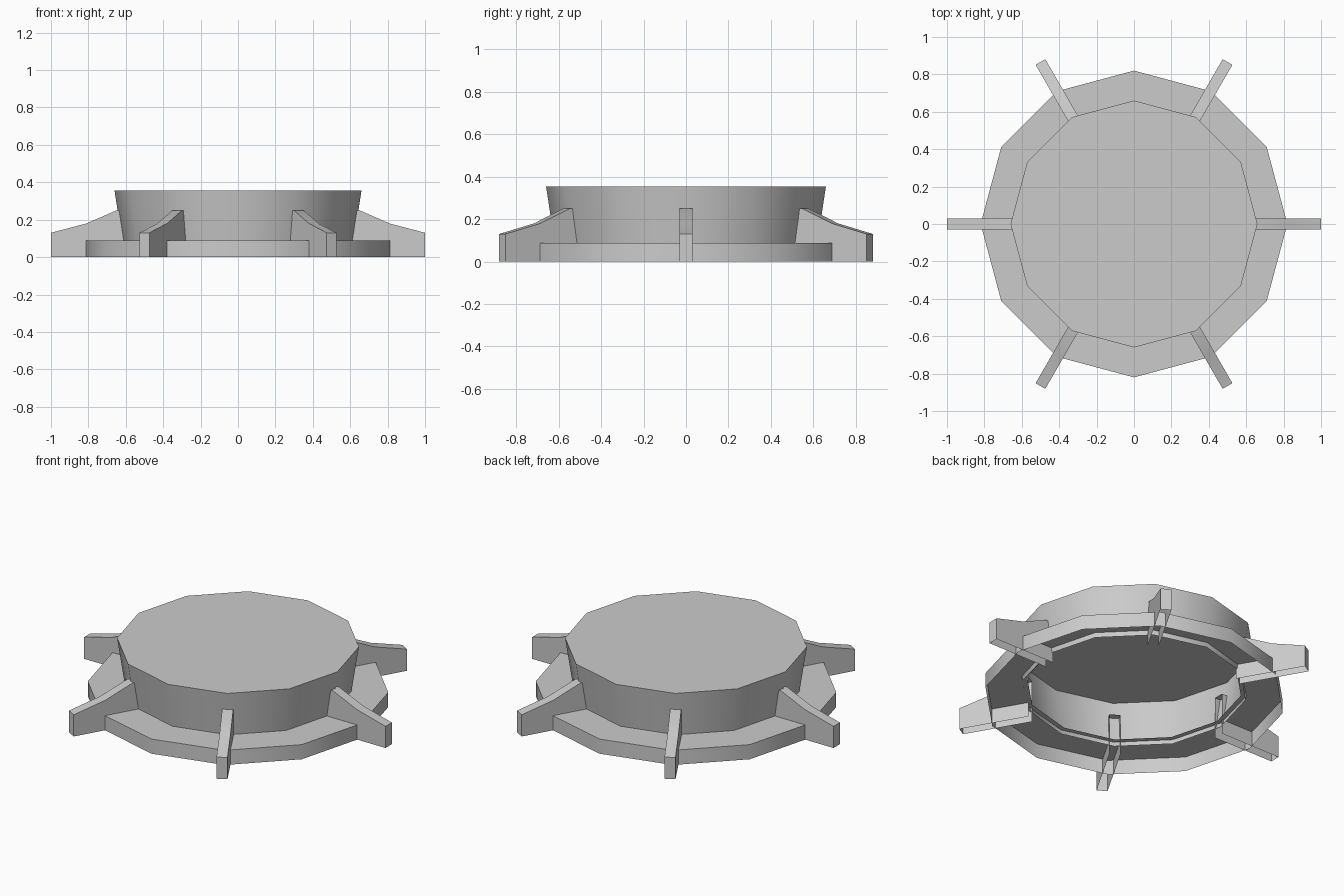
import bpy, bmesh
from math import cos, sin, pi, radians

cube = bpy.data.objects.get("Cube")
if cube:
    bpy.data.objects.remove(cube, do_unlink=True)

SIDES = 12
RIBS = 6

grey = bpy.data.materials.new("light_grey")
grey.use_nodes = True
colour = (0.6, 0.6, 0.6, 1)
grey.diffuse_color = colour
grey.node_tree.nodes["Principled BSDF"].inputs["Base Color"].default_value = colour


def finish(name, bm):
    """Turn the bmesh into a named, smooth shaded object."""
    mesh = bpy.data.meshes.new(name)
    bm.to_mesh(mesh)
    bm.free()
    mesh.materials.append(grey)
    obj = bpy.data.objects.new(name, mesh)
    bpy.context.collection.objects.link(obj)
    bpy.ops.object.select_all(action="DESELECT")
    obj.select_set(True)
    bpy.context.view_layer.objects.active = obj
    bpy.ops.object.shade_smooth_by_angle(angle=radians(40))
    return obj


def lathe(name, profile, cap=False):
    """Spin (radius, z) points, listed upwards, into an open twelve sided shell."""
    bm = bmesh.new()
    rings = []
    for r, z in profile:
        angles = [2 * pi * i / SIDES for i in range(SIDES)]
        rings.append([bm.verts.new((r * cos(a), r * sin(a), z)) for a in angles])
    for low, high in zip(rings, rings[1:]):
        for i in range(SIDES):
            j = (i + 1) % SIDES
            bm.faces.new((low[i], low[j], high[j], high[i]))
    if cap:
        bm.faces.new(rings[-1])
    return finish(name, bm)


def rib(name, angle):
    """Thin buttress shell, open below and at its inner end."""
    profile = [(1.0, 0), (1.0, 0.13), (0.81, 0.18), (0.65, 0.25), (0.6, 0.25), (0.6, 0)]
    half = 0.03
    bm = bmesh.new()
    right, left = [[bm.verts.new((x, y, z)) for x, z in profile] for y in (-half, half)]
    bm.faces.new(right)
    bm.faces.new(left[::-1])
    # outer end and top, leaving the inner end and underside open
    for i in range(len(profile) - 2):
        bm.faces.new((right[i], left[i], left[i + 1], right[i + 1]))
    bmesh.ops.recalc_face_normals(bm, faces=bm.faces)
    obj = finish(name, bm)
    obj.rotation_euler.z = angle


# Flared drum with a flat lid, hollow underneath
lathe("drum", [(0.615, 0.06), (0.66, 0.355)], cap=True)

# Base flange: outer skirt and flat top reaching just inside the drum
lathe("base_flange", [(0.82, 0), (0.82, 0.088), (0.59, 0.088)])

# Buttresses around the drum
for k in range(RIBS):
    rib(f"buttress_{k + 1}", 2 * pi * k / RIBS)
